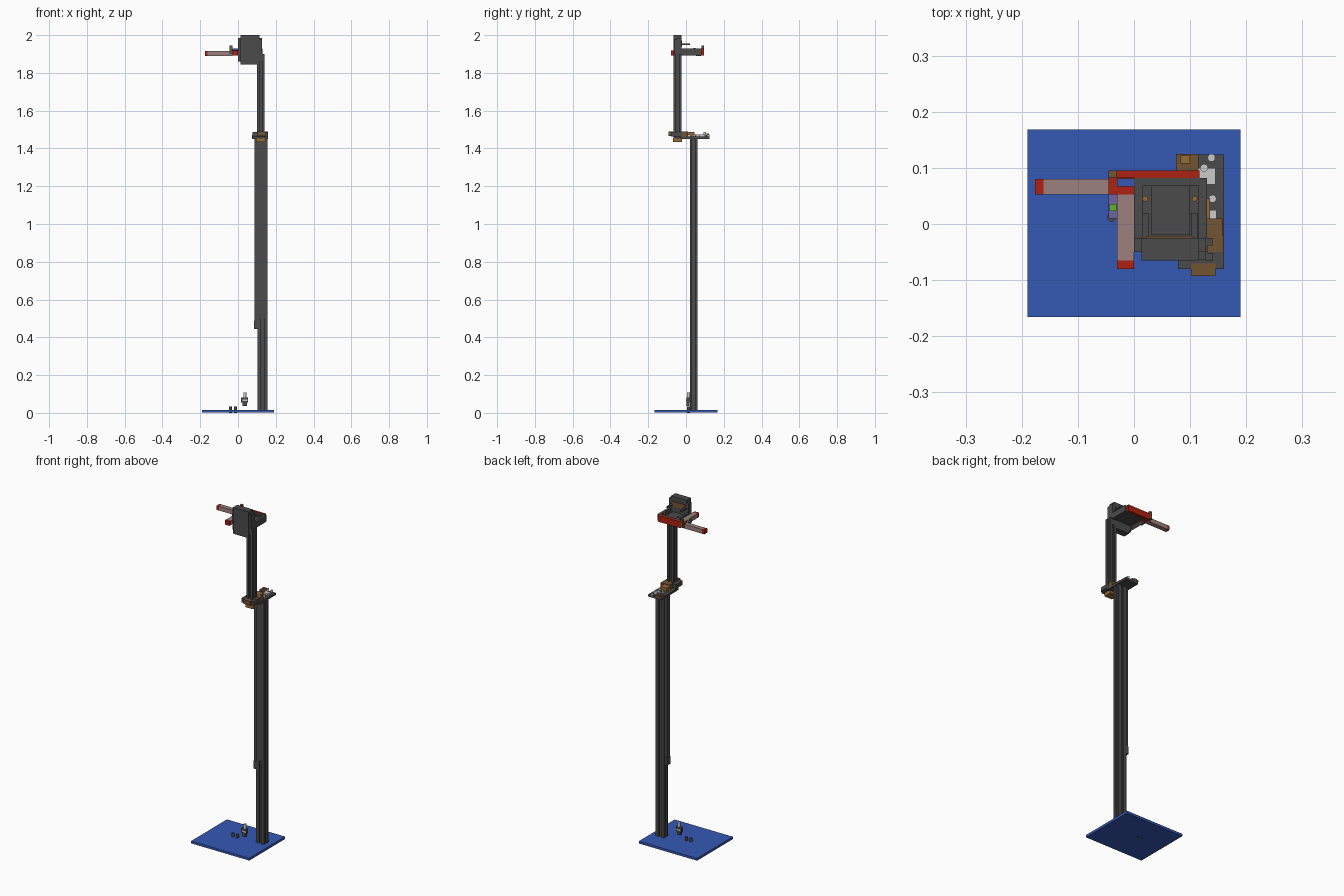
import bpy, bmesh

if "Cube" in bpy.data.objects:
    bpy.data.objects.remove(bpy.data.objects["Cube"], do_unlink=True)


def material(name, r, g, b):
    m = bpy.data.materials.new(name)
    m.use_nodes = True
    m.diffuse_color = (r, g, b, 1)
    m.node_tree.nodes["Principled BSDF"].inputs["Base Color"].default_value = (r, g, b, 1)
    return m


gray = material("dark gray", .07, .07, .07)
blue = material("blue", .035, .1, .46)
red = material("red", .42, .016, .006)
pink = material("dusty pink", .33, .22, .21)
brown = material("brown", .17, .09, .034)
tan = material("tan", .3, .15, .035)
white = material("light gray", .6, .6, .6)
green = material("green", .12, .45, .03)
purple = material("violet", .16, .13, .36)


def finish(name, bm, mat):
    bmesh.ops.recalc_face_normals(bm, faces=bm.faces)
    mesh = bpy.data.meshes.new(name)
    bm.to_mesh(mesh)
    bm.free()
    mesh.materials.append(mat)
    ob = bpy.data.objects.new(name, mesh)
    bpy.context.collection.objects.link(ob)
    return ob


def box(name, mat, x, y, z):
    """Block given by its (min, max) range on each axis."""
    bm = bmesh.new()
    bmesh.ops.create_cube(bm, size=1)
    for v in bm.verts:
        v.co = [(a + b) / 2 + c * (b - a) for (a, b), c in zip((x, y, z), v.co)]
    return finish(name, bm, mat)


def post(name, mat, x, y, z, slot=.007, depth=.009):
    """Upright extrusion with a lengthwise slot in every side."""
    cx, cy = sum(x) / 2, sum(y) / 2
    hx, hy = (x[1] - x[0]) / 2, (y[1] - y[0]) / 2
    quarter = [(hx - depth, slot), (hx, slot), (hx, hy), (slot, hy), (slot, hy - depth)]
    flip = [(-a, b) for a, b in reversed(quarter)]
    half = quarter + flip
    outline = half + [(-a, -b) for a, b in half]
    bm = bmesh.new()
    face = bm.faces.new([bm.verts.new((cx + a, cy + b, z[0])) for a, b in outline])
    top = bmesh.ops.extrude_face_region(bm, geom=[face])["geom"]
    for v in top:
        if isinstance(v, bmesh.types.BMVert):
            v.co.z = z[1]
    return finish(name, bm, mat)


def peg(name, mat, x, y, z0, z1, r):
    bm = bmesh.new()
    bmesh.ops.create_cone(bm, cap_ends=True, segments=12, radius1=r, radius2=r, depth=z1 - z0)
    bmesh.ops.translate(bm, verts=bm.verts, vec=(x, y, (z0 + z1) / 2))
    return finish(name, bm, mat)


# Base plate with bolts
box("base_plate", blue, (-.19, .19), (-.166, .168), (.001, .015))
for i, x in enumerate((-.04, -.012)):
    peg(f"base_bolt_{i}", gray, x, .012, .015, .035, .008)
    peg(f"bolt_head_below_{i}", gray, x, .012, 0, .002, .008)

# Small loose fitting above the base
box("fitting_body", gray, (.016, .052), (.003, .021), (.055, .082))
box("fitting_foot", gray, (.025, .047), (.003, .018), (.036, .056))
peg("fitting_pin", white, .037, .012, .08, .108, .008)
box("fitting_collar", white, (.024, .05), (.001, .023), (.064, .072))

# Main post and side rail
post("main_post", gray, (.102, .157), (.02, .06), (.015, 1.45))
box("side_rail", gray, (.087, .102), (.027, .053), (.445, 1.45))
box("rail_front_strip", gray, (.117, .141), (.022, .03), (.5, 1.45))
box("rail_stop", gray, (.085, .104), (.023, .057), (.445, .49))

# Shoulder bracket between the posts
box("shoulder_plate", gray, (.075, .16), (-.03, .124), (1.45, 1.463))
box("shoulder_clamp", gray, (.078, .16), (-.08, -.02), (1.463, 1.488))
box("clamp_front", brown, (.102, .145), (-.093, -.07), (1.465, 1.49))
box("clamp_lower_block", tan, (.095, .145), (-.068, -.02), (1.435, 1.456))
box("shoulder_link", brown, (.1, .158), (-.05, .01), (1.463, 1.49))
box("shoulder_slider", tan, (.095, .135), (.005, .045), (1.463, 1.487))
box("rear_block", brown, (.075, .115), (.095, .125), (1.463, 1.472))
box("rear_lug", tan, (.083, .1), (.108, .122), (1.472, 1.478))
box("rear_spacer", white, (.115, .145), (.07, .1), (1.463, 1.474))
box("middle_spacer", white, (.128, .147), (.01, .025), (1.463, 1.474))
for i, (x, y) in enumerate(((.138, .118), (.125, .1), (.11, .06), (.14, .045))):
    peg(f"shoulder_screw_{i}", white, x, y, 1.463, 1.488 if i == 1 else 1.475, .007)

# Upper post
post("upper_post", gray, (.1, .14), (-.065, -.025), (1.45, 1.9))

# Head: upright panel made of overlapping slabs
box("panel_core", gray, (.013, .115), (-.065, -.025), (1.845, 2))
box("panel_wings", gray, (0, .128), (-.05, -.025), (1.86, 1.985))
box("panel_front_cover", gray, (.013, .128), (-.063, -.05), (1.865, 1.98))
box("panel_back_inset", brown, (.022, .106), (-.026, -.021), (1.94, 1.972))
for i, x in enumerate((.02, .108)):
    box(f"panel_hook_{i}", gray, (x - .006, x + .006), (-.025, .02), (1.947, 1.955))

# Head: open tray behind the panel
box("tray_floor", gray, (0, .13), (-.025, .082), (1.895, 1.905))
for i, x in enumerate((0, .115)):
    box(f"tray_side_{i}", gray, (x, x + .015), (-.025, .082), (1.892, 1.928))
box("tray_back", gray, (.015, .115), (.068, .082), (1.892, 1.928))
box("tray_bed", gray, (.03, .1), (-.02, .068), (1.905, 1.912))
for i, x in enumerate((.02, .108)):
    peg(f"tray_screw_{i}", tan, x, .045, 1.905, 1.931, .005)
box("tray_rear_bar", red, (-.03, .117), (.082, .095), (1.893, 1.93))

# Arms with red tips
box("side_arm", pink, (-.161, -.03), (.053, .08), (1.89, 1.915))
box("side_arm_tip", red, (-.176, -.161), (.053, .08), (1.89, 1.915))
box("front_arm", pink, (-.03, 0), (-.065, .053), (1.893, 1.918))
box("front_arm_tip", red, (-.03, 0), (-.08, -.065), (1.893, 1.918))

# Joint parts where the arms meet
box("arm_joint", red, (-.045, 0), (.053, .082), (1.893, 1.92))
box("joint_cap", blue, (-.03, 0), (.067, .081), (1.92, 1.928))
box("joint_post", brown, (-.045, -.03), (.082, .095), (1.9, 1.945))
box("joint_strip", purple, (-.045, -.03), (.01, .053), (1.9, 1.914))
box("joint_button", green, (-.044, -.031), (.023, .036), (1.914, 1.92))
